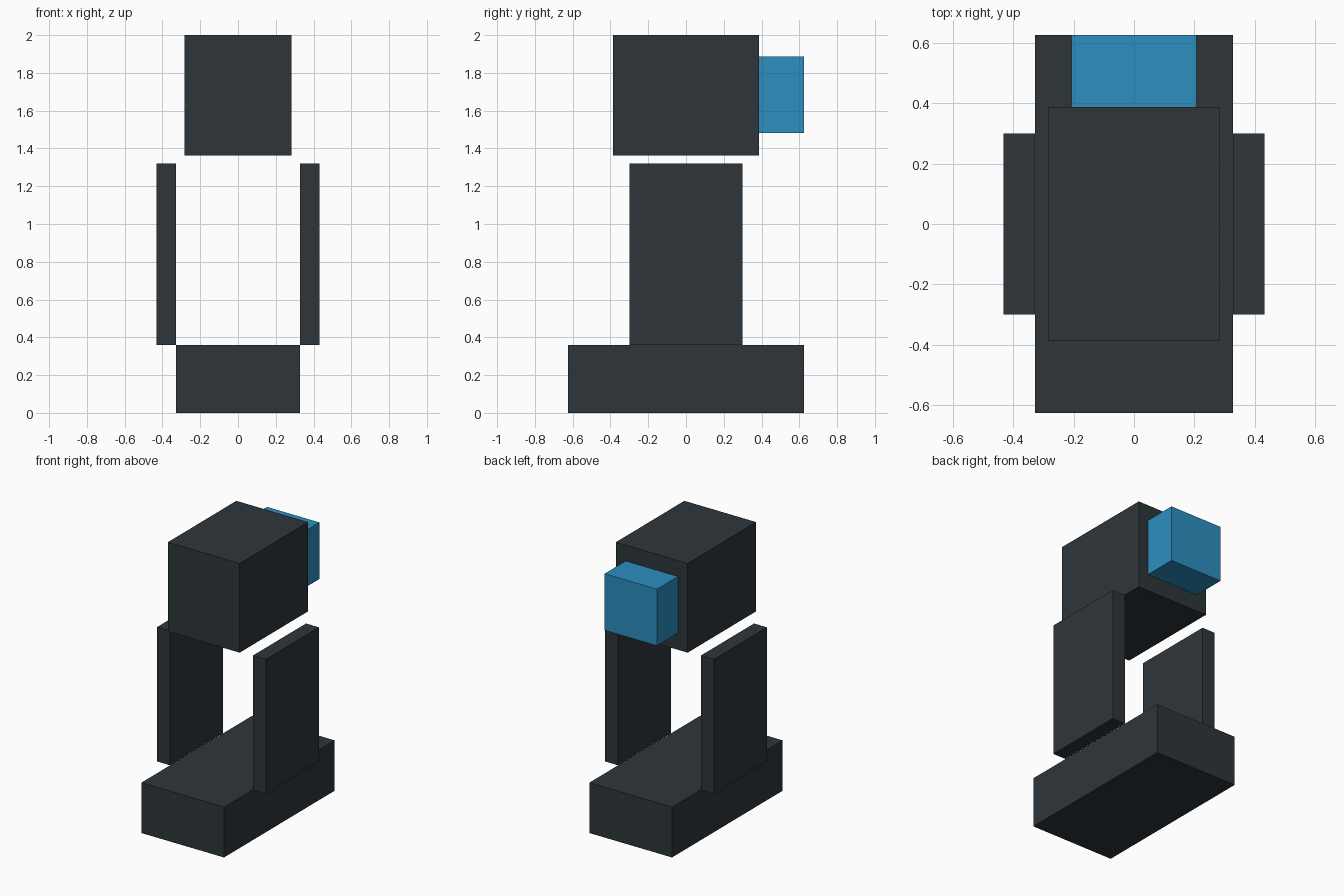
import bpy
import bmesh
from mathutils import Vector

cube = bpy.data.objects.get("Cube")
if cube:
    bpy.data.objects.remove(cube, do_unlink=True)


def make_material(name, color):
    mat = bpy.data.materials.new(name)
    mat.use_nodes = True
    mat.diffuse_color = color
    mat.node_tree.nodes["Principled BSDF"].inputs["Base Color"].default_value = color
    return mat


def add_box(name, low, high, mat):
    """Flat-shaded box between two opposite corners, origin at its centre."""
    low, high = Vector(low), Vector(high)
    bm = bmesh.new()
    bmesh.ops.create_cube(bm, size=1)
    bmesh.ops.scale(bm, vec=high - low, verts=bm.verts)
    mesh = bpy.data.meshes.new(name)
    bm.to_mesh(mesh)
    bm.free()
    mesh.materials.append(mat)
    obj = bpy.data.objects.new(name, mesh)
    obj.location = (low + high) / 2
    bpy.context.collection.objects.link(obj)
    return obj


slate = make_material("dark slate", (0.027, 0.036, 0.042, 1))
blue = make_material("bright blue", (0.025, 0.271, 0.527, 1))

# Long base block
add_box("base", (-0.327, -0.625, 0), (0.327, 0.625, 0.36), slate)

# Upright plates along both sides of the base
for name, side in (("left_side_plate", 1), ("right_side_plate", -1)):
    x_low, x_high = sorted((side * 0.328, side * 0.431))
    add_box(name, (x_low, -0.3, 0.36), (x_high, 0.3, 1.32), slate)

# Floating head block with the blue block on its back
add_box("head", (-0.284, -0.387, 1.362), (0.284, 0.387, 2.0), slate)
add_box("back_block", (-0.207, 0.387, 1.482), (0.207, 0.625, 1.886), blue)
